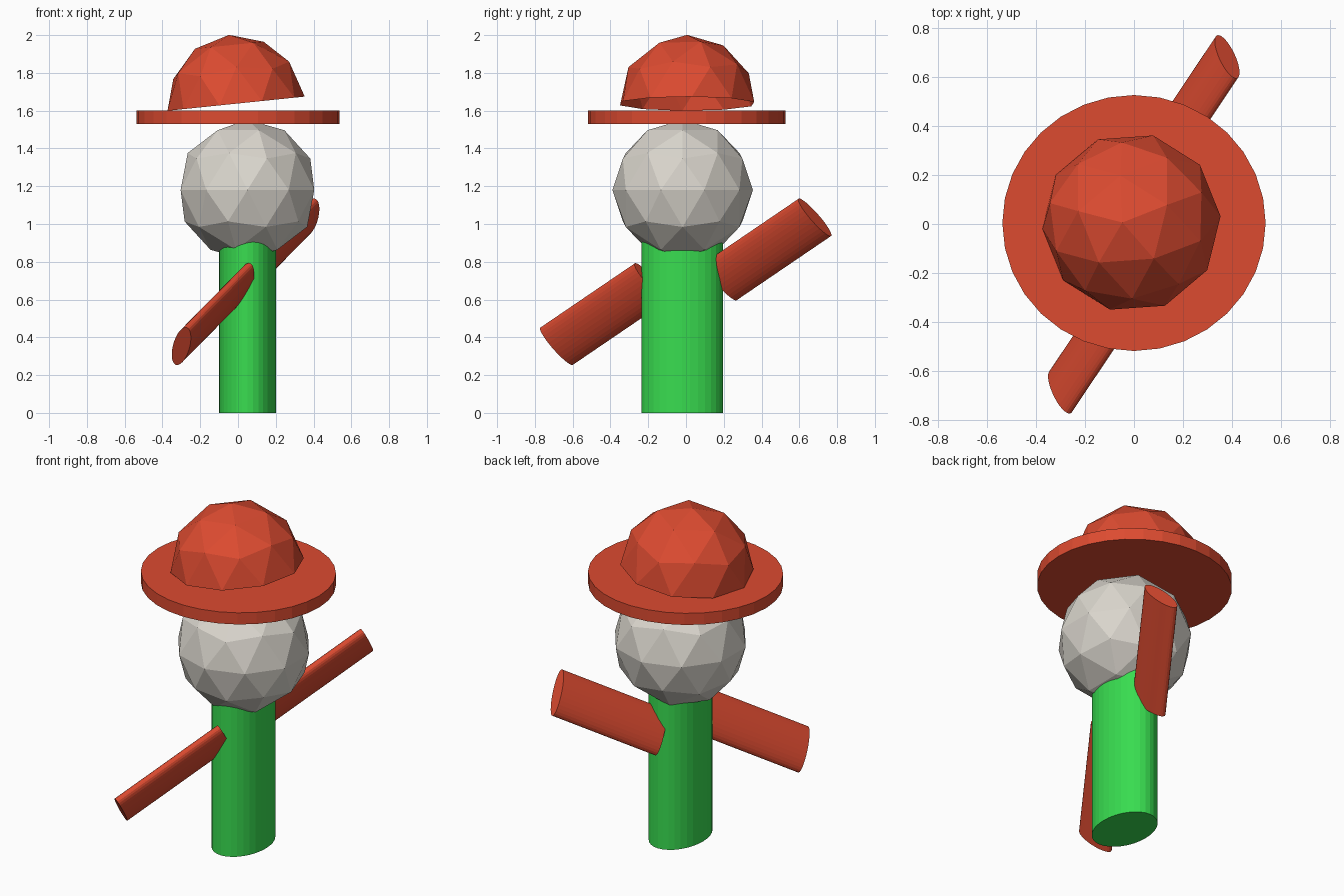
import bpy, bmesh
from math import radians
from mathutils import Matrix, Vector

cube = bpy.data.objects.get("Cube")
if cube:
    bpy.data.objects.remove(cube)


def material(name, rgb):
    m = bpy.data.materials.new(name)
    m.use_nodes = True
    m.diffuse_color = (*rgb, 1)
    m.node_tree.nodes["Principled BSDF"].inputs["Base Color"].default_value = (*rgb, 1)
    return m


red = material("warm_red", (0.72, 0.07, 0.03))
green = material("bright_green", (0.04, 0.72, 0.08))
grey = material("warm_grey", (0.70, 0.67, 0.61))


def finish(name, bm, mat):
    mesh = bpy.data.meshes.new(name)
    bm.to_mesh(mesh)
    bm.free()
    mesh.materials.append(mat)
    obj = bpy.data.objects.new(name, mesh)
    bpy.context.collection.objects.link(obj)
    return obj


def tube(name, mat, start, end, rx, ry, side=Vector((1, 0, 0))):
    """Elliptical cylinder from start to end; rx is measured along side."""
    start, end = Vector(start), Vector(end)
    axis = (end - start).normalized()
    u = (side - axis * side.dot(axis)).normalized()
    v = axis.cross(u)
    frame = Matrix((u, v, axis)).transposed().to_4x4()
    bm = bmesh.new()
    bmesh.ops.create_cone(bm, cap_ends=True, segments=32, radius1=1, radius2=1,
                          depth=(end - start).length)
    place = Matrix.Translation((start + end) / 2) @ frame @ Matrix.Diagonal((rx, ry, 1, 1))
    bm.transform(place)
    return finish(name, bm, mat)


# Body
tube("body", green, (0.05, -0.02, 0), (0.05, -0.02, 0.95), 0.15, 0.215)

# Head
bm = bmesh.new()
bmesh.ops.create_icosphere(bm, subdivisions=2, radius=0.372)
bm.transform(Matrix.Translation((0.05, -0.018, 1.18)))
finish("head", bm, grey)

# Flat slanted arms, one low at the front and one high at the back
reach = Vector((0.335, 0.5, 0.34))
broad = Vector((0.035, -0.083, 0.1))
front_tip = Vector((-0.30, -0.685, 0.353))
back_tip = Vector((0.38, 0.682, 1.035))
tube("front_arm", red, front_tip, front_tip + reach, 0.135, 0.0465, broad)
tube("back_arm", red, back_tip - reach, back_tip, 0.135, 0.0465, broad)

# Hat brim
tube("hat_brim", red, (0, 0.004, 1.53), (0, 0.004, 1.6), 0.537, 0.522)

# Hat crown: open half sphere, tipped to one side
bm = bmesh.new()
bmesh.ops.create_icosphere(bm, subdivisions=2, radius=0.366)
lower = [v for v in bm.verts if v.co.z < -0.01]
bmesh.ops.delete(bm, geom=lower, context='VERTS')
bm.transform(Matrix.Translation((-0.01, 0.006, 1.637))
             @ Matrix.Rotation(radians(-5.9), 4, 'Y')
             @ Matrix.Rotation(radians(22), 4, 'Z'))
finish("hat_crown", bm, red)
